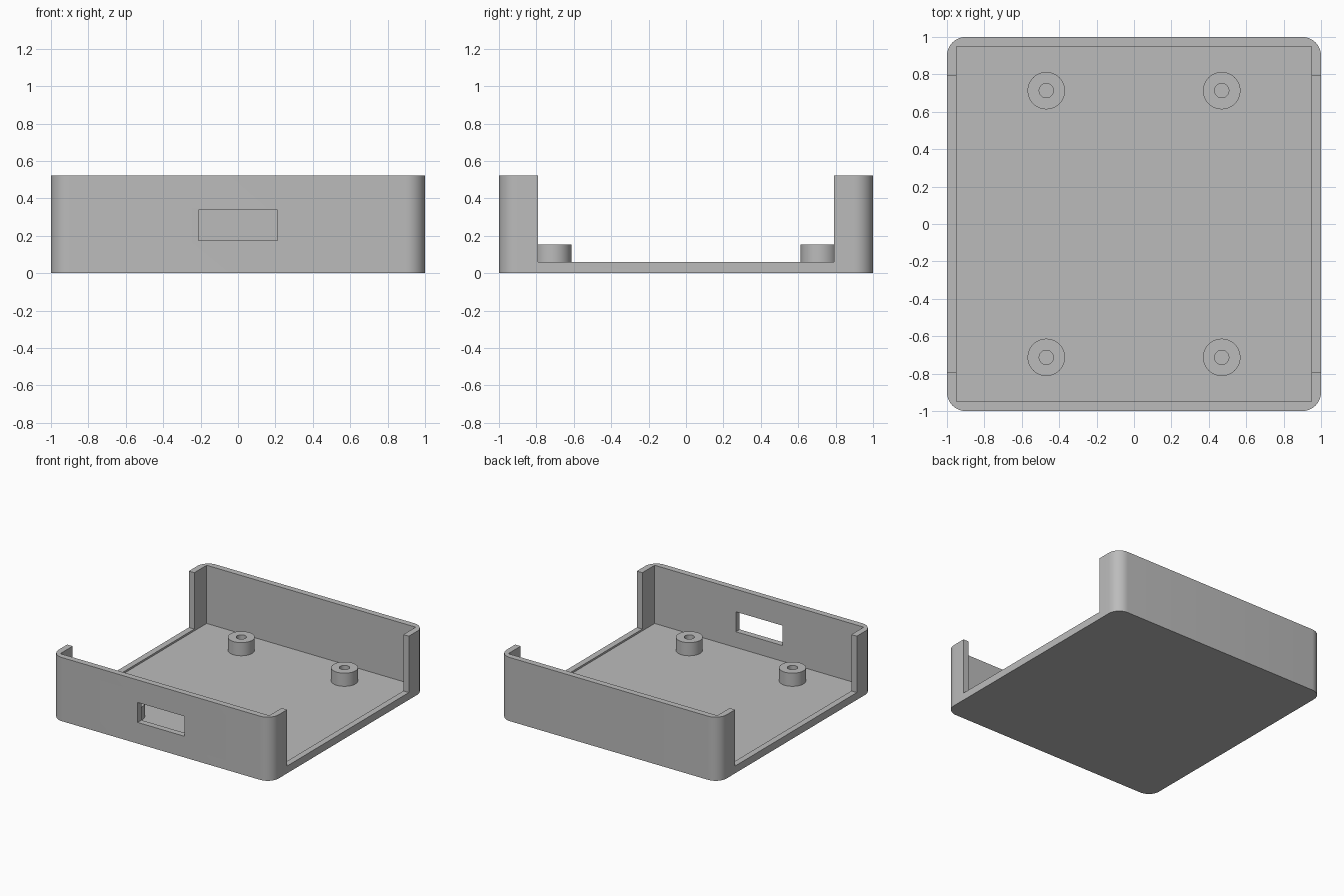
import bpy, bmesh, math
from mathutils import Matrix

cube = bpy.data.objects.get("Cube")
if cube:
    bpy.data.objects.remove(cube, do_unlink=True)

HEIGHT, FLOOR, SILL, WALL = 0.523, 0.045, 0.06, 0.05
CORNER = 0.1

grey = bpy.data.materials.new("plain grey")
grey.use_nodes = True
grey.diffuse_color = (0.5, 0.5, 0.5, 1)
grey.node_tree.nodes["Principled BSDF"].inputs["Base Color"].default_value = (0.5, 0.5, 0.5, 1)


def finish(bm, name):
    bmesh.ops.recalc_face_normals(bm, faces=bm.faces)
    mesh = bpy.data.meshes.new(name)
    bm.to_mesh(mesh)
    bm.free()
    mesh.materials.append(grey)
    obj = bpy.data.objects.new(name, mesh)
    bpy.context.collection.objects.link(obj)
    return obj


def box(name, x, y, z, corner=0):
    """Box from three (low, high) ranges, with optional rounded upright edges."""
    bm = bmesh.new()
    size = [b - a for a, b in (x, y, z)]
    mid = [(a + b) / 2 for a, b in (x, y, z)]
    bmesh.ops.create_cube(bm, size=1, matrix=Matrix.Translation(mid) @ Matrix.Diagonal((*size, 1)))
    if corner:
        upright = [e for e in bm.edges if abs(e.verts[0].co.z - e.verts[1].co.z) > 0.01]
        bmesh.ops.bevel(bm, geom=upright, offset=corner, segments=10, profile=0.5, affect='EDGES')
    return finish(bm, name)


def activate(obj):
    bpy.ops.object.select_all(action='DESELECT')
    obj.select_set(True)
    bpy.context.view_layer.objects.active = obj


def cut(obj, cutter):
    cutter.hide_render = True
    activate(obj)
    mod = obj.modifiers.new("cut", 'BOOLEAN')
    mod.operation, mod.solver, mod.object = 'DIFFERENCE', 'EXACT', cutter
    bpy.ops.object.modifier_apply(modifier=mod.name)
    bpy.data.objects.remove(cutter, do_unlink=True)


def smooth(obj):
    activate(obj)
    bpy.ops.object.shade_smooth_by_angle(angle=math.radians(30))


# Tray: rounded block, hollowed, with open sides and a port in the front wall
tray = box("tray", (-1, 1), (-1, 1), (0, HEIGHT), CORNER)
inner = 1 - WALL
cut(tray, box("hollow", (-inner, inner), (-inner, inner), (FLOOR, 1)))
cut(tray, box("side_opening", (-2, 2), (-0.79, 0.79), (SILL, 1)))
cut(tray, box("front_port", (-0.212, 0.212), (-1.2, -0.9), (0.174, 0.338)))
smooth(tray)

# Mounting posts: a hollow ring profile spun around its axis
RADIUS, HOLE, POST_TOP = 0.1, 0.038, 0.153
for side, x in (("right", -0.469), ("left", 0.469)):
    for end, y in (("front", -0.713), ("back", 0.713)):
        bm = bmesh.new()
        outline = [(RADIUS, FLOOR), (RADIUS, POST_TOP), (HOLE, POST_TOP), (HOLE, FLOOR)]
        verts = [bm.verts.new((r, 0, z)) for r, z in outline]
        edges = [bm.edges.new(pair) for pair in zip(verts, verts[1:])]
        bmesh.ops.spin(bm, geom=verts + edges, cent=(0, 0, 0), axis=(0, 0, 1),
                       angle=math.tau, steps=48, use_merge=True)
        bmesh.ops.remove_doubles(bm, verts=bm.verts, dist=0.0001)
        post = finish(bm, f"{end}_{side}_post")
        post.location = (x, y, 0)
        # open shells have no clear inside, so point the top face up
        if max(post.data.polygons, key=lambda p: p.center.z).normal.z < 0:
            post.data.flip_normals()
        smooth(post)
